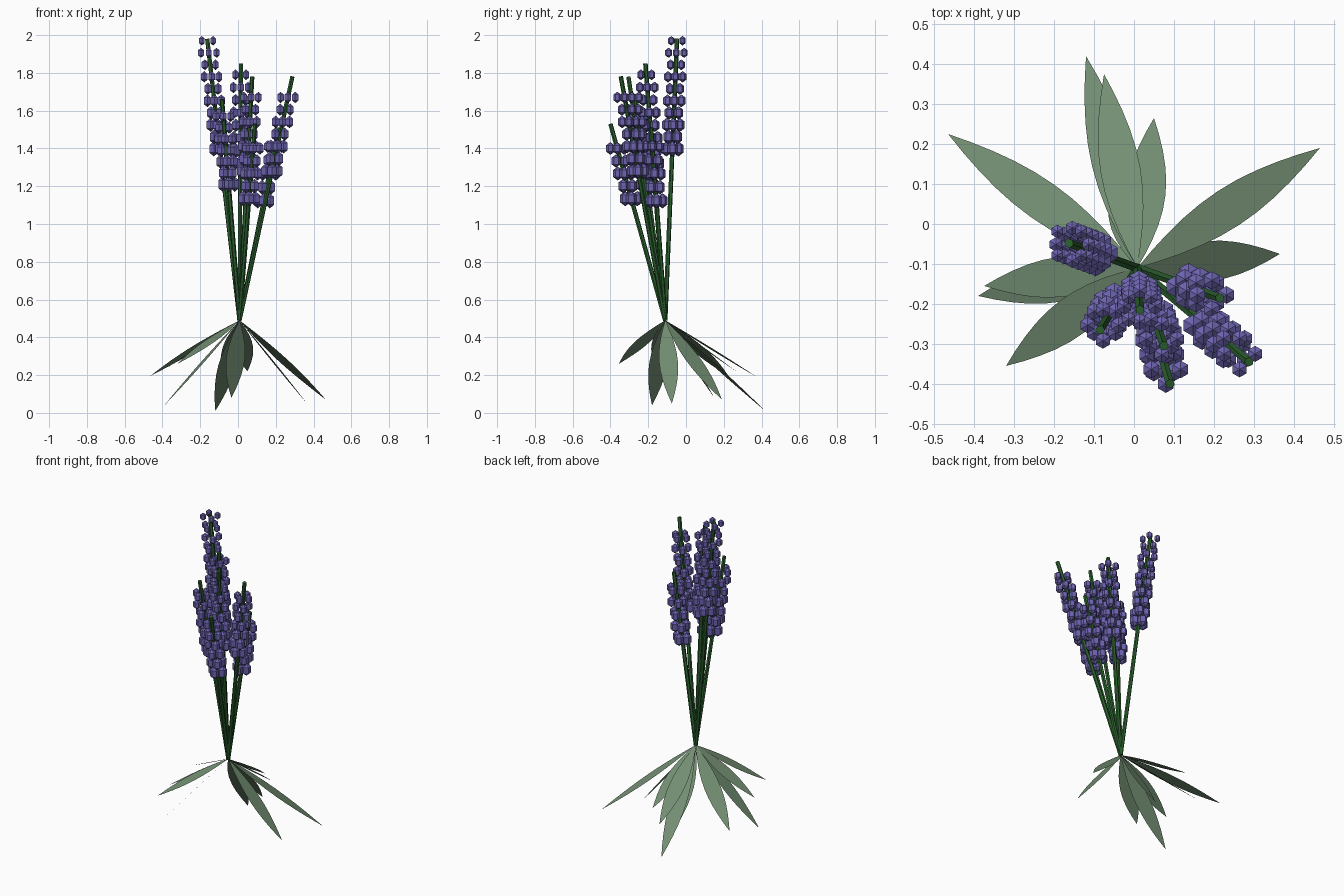
import bpy, bmesh, math
from mathutils import Vector, Matrix

cube = bpy.data.objects.get("Cube")
if cube:
    bpy.data.objects.remove(cube, do_unlink=True)

BASE = Vector((0.008, -0.11, 0.49))


def material(name, rgb):
    m = bpy.data.materials.new(name)
    m.use_nodes = True
    m.diffuse_color = (*rgb, 1)
    m.node_tree.nodes["Principled BSDF"].inputs["Base Color"].default_value = (*rgb, 1)
    return m


STEM = material("stem green", (0.025, 0.12, 0.028))
LEAF = material("sage leaf green", (0.17, 0.27, 0.17))
PETAL = material("lavender purple", (0.15, 0.125, 0.43))


def finish(bm, name, mat):
    mesh = bpy.data.meshes.new(name)
    bm.to_mesh(mesh)
    bm.free()
    mesh.materials.append(mat)
    obj = bpy.data.objects.new(name, mesh)
    bpy.context.collection.objects.link(obj)
    return obj


def stem(name, tip):
    # Straight six-sided stalk from the shared root to the tip
    axis = tip - BASE
    turn = axis.to_track_quat('Z', 'Y').to_matrix().to_4x4()
    bm = bmesh.new()
    bmesh.ops.create_cone(bm, cap_ends=True, segments=6, radius1=0.012, radius2=0.012,
                          depth=axis.length,
                          matrix=Matrix.Translation((BASE + tip) / 2) @ turn)
    finish(bm, name, STEM)


def flower_spike(name, tip, top):
    # Rings of four six-sided buds, alternately turned, shrinking upward
    axis = tip - BASE
    z = BASE.z + 0.585 * axis.z + 0.036
    rings = max(2, round((top - z) / 0.064) + 1)
    step = (top - z) / (rings - 1)
    bm = bmesh.new()
    for i in range(rings):
        height = z + i * step
        centre = BASE + axis * ((height - BASE.z) / axis.z)
        size = 0.031 - 0.0013 * i
        for k in range(4):
            a = math.pi / 2 * (k + 0.5 * (i % 2))
            reach = 0.059 - size * 0.87
            spot = centre + Vector((math.cos(a), math.sin(a), 0)) * reach
            bmesh.ops.create_uvsphere(
                bm, u_segments=6, v_segments=3, radius=size,
                matrix=Matrix.Translation(spot) @ Matrix.Diagonal((1, 1, 1.3, 1)))
    finish(bm, name, PETAL)


def leaf(name, tip, half_width=0.05, parts=10):
    # Thin pointed blade, its width held level
    axis = tip - BASE
    side = Vector((-axis.y, axis.x, 0)).normalized()
    bm = bmesh.new()
    rows = []
    for i in range(parts + 1):
        t = i / parts
        w = half_width * math.sin(math.pi * t) ** 0.95 if 0 < i < parts else 0
        p = BASE + axis * t
        rows.append([bm.verts.new(p)] if w == 0 else
                    [bm.verts.new(p - side * w), bm.verts.new(p + side * w)])
    for a, b in zip(rows, rows[1:]):
        bm.faces.new(a + b[::-1])
    bmesh.ops.recalc_face_normals(bm, faces=bm.faces)
    if sum(f.normal.z for f in bm.faces) < 0:
        bmesh.ops.reverse_faces(bm, faces=bm.faces)
    finish(bm, name, LEAF)


# Stem tips and the height of each topmost bud ring
stalks = [((-0.163, -0.048, 1.98), 1.97), ((-0.085, -0.265, 1.66), 1.57),
          ((0.015, -0.215, 1.85), 1.79), ((0.075, -0.305, 1.78), 1.67),
          ((0.09, -0.4, 1.53), 1.40), ((0.288, -0.345, 1.78), 1.67),
          ((0.215, -0.185, 1.51), 1.41)]
for n, (tip, top) in enumerate(stalks, 1):
    stem(f"stem_{n}", Vector(tip))
    flower_spike(f"flower_spike_{n}", Vector(tip), top)

# Drooping leaves around the root
leaf_tips = [(-0.465, 0.225, 0.195), (-0.12, 0.42, 0.01), (-0.075, 0.375, 0.19),
             (0.05, 0.265, 0.22), (0.465, 0.19, 0.07), (0.365, -0.075, 0.05),
             (-0.375, -0.155, 0.24), (-0.39, -0.18, 0.04), (-0.32, -0.355, 0.26),
             (-0.035, 0.15, 0.08)]
for n, tip in enumerate(leaf_tips, 1):
    leaf(f"leaf_{n}", Vector(tip))
